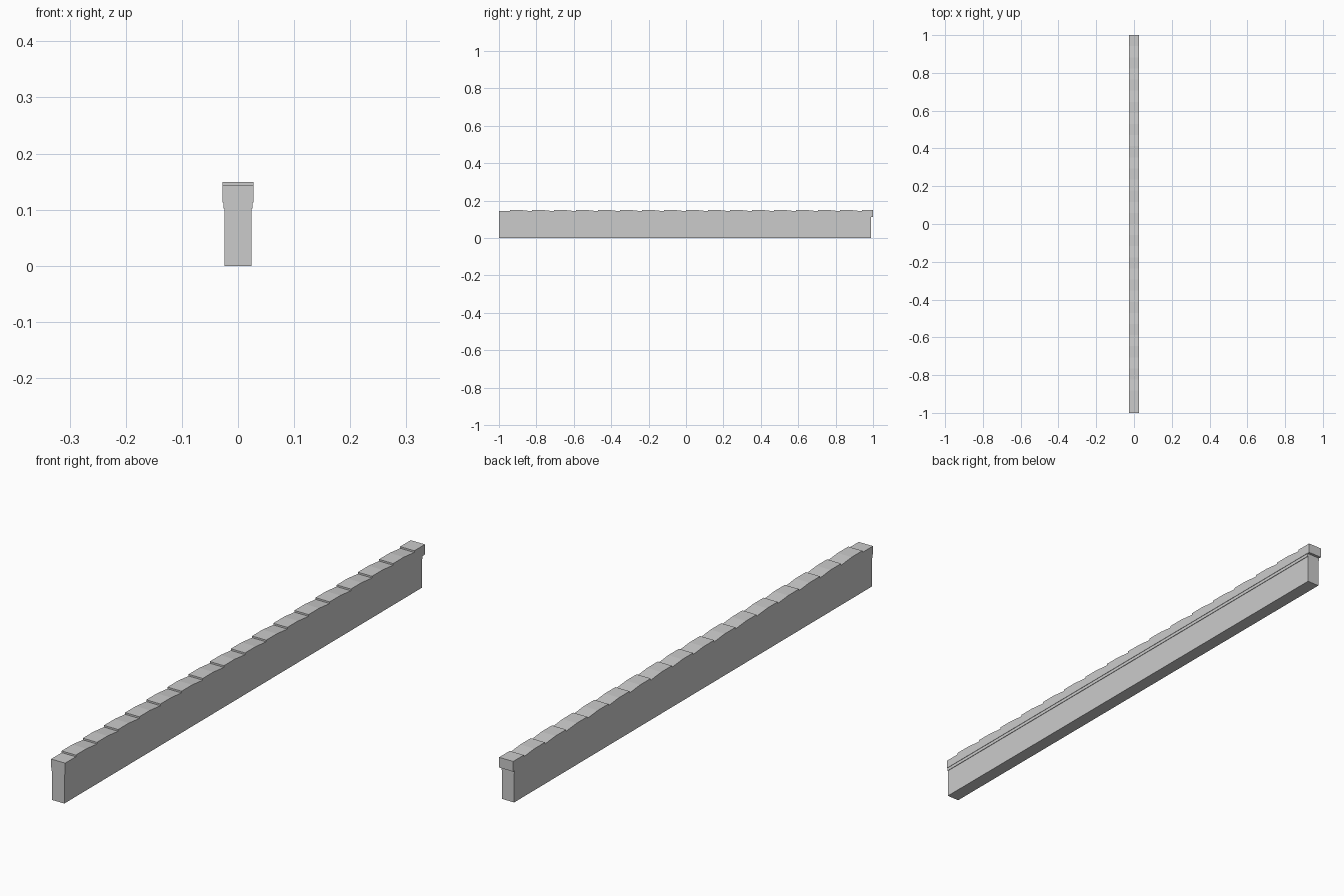
import bpy, bmesh

if "Cube" in bpy.data.objects:
    bpy.data.objects.remove(bpy.data.objects["Cube"])

def box(name, x, y0, y1, z0, z1):
    prism(name, x, [(y0, z0), (y1, z0), (y1, z1), (y0, z1)])

def prism(name, x, pts):
    bm = bmesh.new()
    f = bm.faces.new([bm.verts.new((-x, y, z)) for y, z in pts])
    r = bmesh.ops.extrude_face_region(bm, geom=[f])
    for v in r["geom"]:
        if isinstance(v, bmesh.types.BMVert):
            v.co.x = x
    bmesh.ops.recalc_face_normals(bm, faces=bm.faces)
    me = bpy.data.meshes.new(name)
    bm.to_mesh(me)
    bm.free()
    bpy.context.collection.objects.link(bpy.data.objects.new(name, me))

# Wall body and narrow ledge
box("wall_body", 0.024, -1.0, 0.99, 0.0, 0.102)
box("ledge", 0.026, -1.0, 0.99, 0.102, 0.113)

# Coping stones: flat half, then a half sloping down to the next step
HI, LO, BOT, X = 0.149, 0.143, 0.113, 0.0275
half = 2 / 34
box("coping_end_start", X, -1, -1 + half, BOT, LO)
for i in range(16):
    y = -1 + half + i * 2 * half
    prism("coping_stone", X, [(y, BOT), (y + 2 * half, BOT), (y + 2 * half, LO),
                              (y + half, HI), (y, HI)])
box("coping_end_finish", X, 1 - half, 1, BOT, HI)
